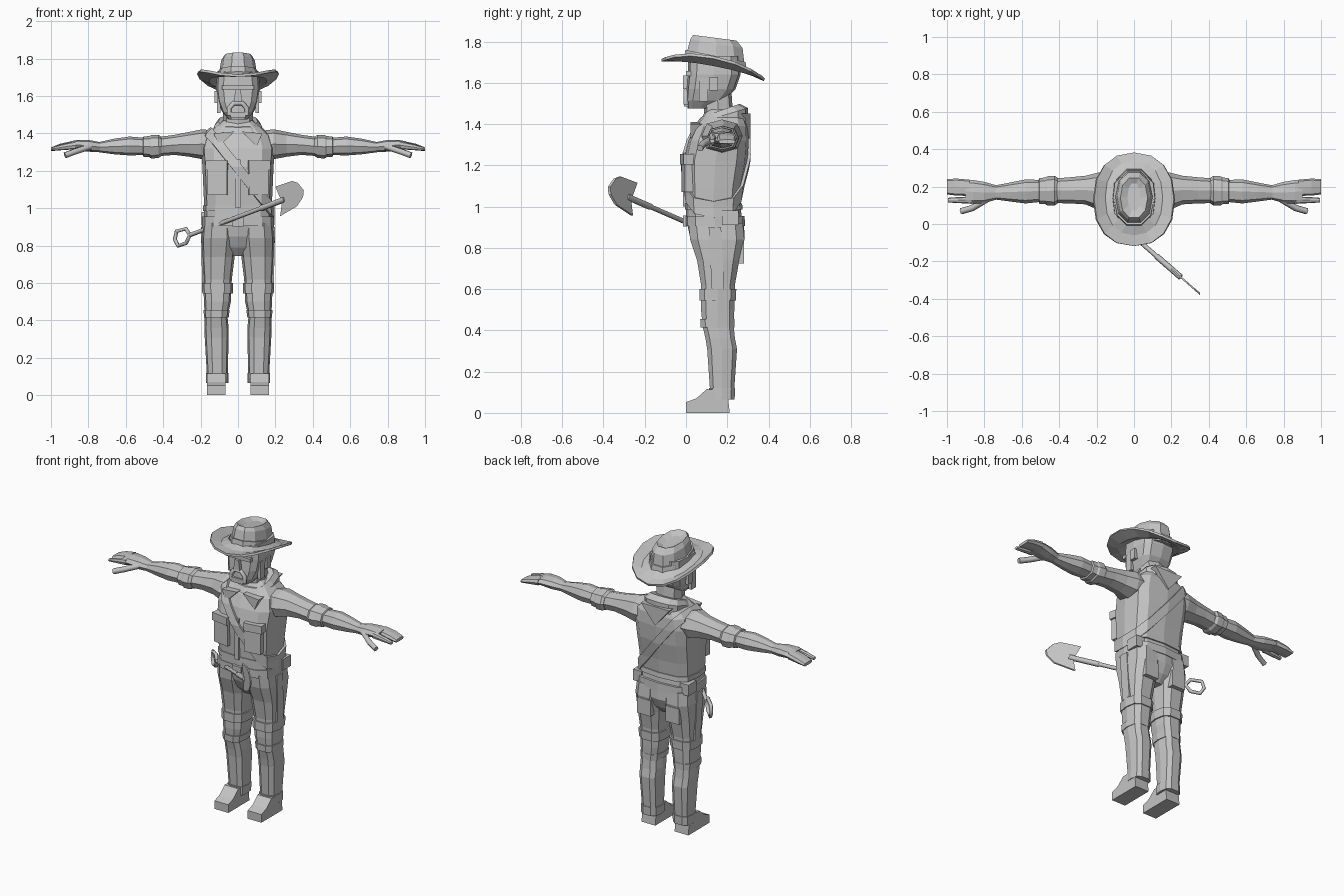
import bpy, bmesh, math
from mathutils import Matrix, Vector

grey = bpy.data.materials.new("plain_grey")
grey.diffuse_color = (0.55, 0.55, 0.55, 1)


def finish(name, bm):
    bmesh.ops.recalc_face_normals(bm, faces=bm.faces)
    me = bpy.data.meshes.new(name)
    bm.to_mesh(me)
    bm.free()
    me.materials.append(grey)
    ob = bpy.data.objects.new(name, me)
    bpy.context.collection.objects.link(ob)
    return ob


def skin(bm, rings, caps=True):
    n = len(rings[0])
    vs = [[bm.verts.new(p) for p in r] for r in rings]
    for a, b in zip(vs, vs[1:]):
        for i in range(n):
            j = (i + 1) % n
            bm.faces.new((a[i], a[j], b[j], b[i]))
    if caps:
        bm.faces.new(vs[0])
        bm.faces.new(vs[-1])


def oval(a0, a1, b0, b1, n, p):
    pts = []
    for i in range(n):
        t = 2 * math.pi * i / n
        c, s = round(math.cos(t), 6), round(math.sin(t), 6)
        pts.append(((a0 + a1) / 2 + (a1 - a0) / 2 * math.copysign(abs(c) ** p, c),
                    (b0 + b1) / 2 + (b1 - b0) / 2 * math.copysign(abs(s) ** p, s)))
    return pts


def loft_z(name, rings, n=12, p=0.7, side=1):
    """rings: z, x0, x1, y0, y1, optional slope of z along y"""
    out = []
    for r in rings:
        z, x0, x1, y0, y1 = r[:5]
        k = r[5] if len(r) > 5 else 0
        out.append([(side * x, y, z + k * (y - (y0 + y1) / 2))
                    for x, y in oval(x0, x1, y0, y1, n, p)])
    bm = bmesh.new()
    skin(bm, out)
    return finish(name, bm)


def sym(rings):
    return [(r[0], -r[1], r[1]) + tuple(r[2:]) for r in rings]


def loft_x(name, rings, side, n=8, p=0.85):
    """rings: x, y0, y1, z0, z1"""
    bm = bmesh.new()
    skin(bm, [[(side * r[0], y, z) for y, z in oval(*r[1:], n, p)] for r in rings])
    return finish(name, bm)


def prism(name, outline, place, t0, t1):
    bm = bmesh.new()
    skin(bm, [[place(a, b, t) for a, b in outline] for t in (t0, t1)])
    return finish(name, bm)


def box(name, centre, size, turn=0):
    bm = bmesh.new()
    bmesh.ops.create_cube(bm, size=1, matrix=Matrix.Translation(centre)
                          @ Matrix.Rotation(turn, 4, 'Z') @ Matrix.Diagonal((*size, 1)))
    return finish(name, bm)


def tube(name, pts, radius, closed=False):
    cu = bpy.data.curves.new(name, 'CURVE')
    cu.dimensions = '3D'
    cu.bevel_depth, cu.bevel_resolution, cu.use_fill_caps = radius, 1, True
    sp = cu.splines.new('POLY')
    sp.points.add(len(pts) - 1)
    for q, c in zip(sp.points, pts):
        q.co = (*c, 1)
    sp.use_cyclic_u = closed
    tmp = bpy.data.objects.new(name + "_path", cu)
    bpy.context.collection.objects.link(tmp)
    bpy.context.view_layer.update()
    me = bpy.data.meshes.new_from_object(tmp.evaluated_get(bpy.context.evaluated_depsgraph_get()))
    bpy.data.objects.remove(tmp)
    me.materials.clear()
    me.materials.append(grey)
    bpy.context.collection.objects.link(bpy.data.objects.new(name, me))


def flat(x, z, y):
    return (x, y, z)


# Torso
torso = loft_z("torso", sym([
    (0.93, .183, .0, .272), (1.0, .18, .0, .265), (1.1, .185, -.005, .275), (1.22, .19, -.012, .298),
    (1.32, .197, .012, .304), (1.39, .175, .045, .30), (1.43, .13, .075, .285), (1.47, .08, .10, .26)]), p=.6)

# Diagonal strap, a slice of the torso skin made thicker
bm = bmesh.new()
bm.from_mesh(torso.data)
normal, mid = Vector((.78, 0, .625)), Vector((.01, 0, 1.2))
for s in (-1, 1):
    bmesh.ops.bisect_plane(bm, geom=bm.verts[:] + bm.edges[:] + bm.faces[:],
                           plane_co=mid + normal * s * .025, plane_no=normal * s, clear_outer=True)
strap = finish("strap", bm)
m = strap.modifiers.new("thickness", 'SOLIDIFY')
m.thickness, m.offset = .014, 1

# Shirt hem, belt and buckle
loft_z("shirt_hem", sym([(.985, .187, -.006, .275), (1.015, .187, -.006, .272)]), p=.6)
loft_z("belt", sym([(.905, .193, -.004, .286), (.955, .193, -.004, .284)]), p=.6)
box("buckle", (0, -.005, .93), (.06, .02, .055))
box("placket", (0.0, -.004, 1.13), (.028, .022, .26))

# Neck scarf with a point at the back and a collar tip
loft_z("scarf", sym([(1.39, .13, .045, .30, .2), (1.44, .127, .05, .30, .3), (1.465, .105, .07, .26, .35)]))
prism("scarf_back", [(-.1, 1.45), (.1, 1.45), (0, 1.33)], flat, .27, .312)
for s in (-1, 1):
    prism("collar_tip", [(s * .02, 1.41), (s * .13, 1.40), (s * .10, 1.33)], flat, .022, .09)

# Neck and head
loft_z("neck", sym([(1.42, .08, .09, .23), (1.56, .08, .08, .22)]), n=8)
loft_z("head", sym([(1.475, .05, .008, .13), (1.515, .085, .0, .19), (1.57, .108, .002, .24),
                    (1.64, .118, .008, .265), (1.73, .112, .012, .26)]), n=12, p=.6)
prism("nose", [(-.014, 1.635), (.014, 1.635), (.022, 1.57), (-.022, 1.57)], flat, -.015, .03)
box("brow", (0, .012, 1.645), (.17, .025, .022))
tube("moustache", [(x, .0, z) for x, z in ((-.047, 1.495), (-.047, 1.535), (-.022, 1.562),
                                           (.022, 1.562), (.047, 1.535), (.047, 1.495))], .013)
box("chin_beard", (0, .008, 1.5), (.08, .035, .03))
for s in (-1, 1):
    box("ear", (s * .115, .135, 1.595), (.02, .04, .065))
    box("sideburn", (s * .103, .085, 1.565), (.02, .045, .11))

# Hat crown, band and brim
loft_z("hat_crown", sym([(1.68, .108, -.012, .295, -.2), (1.79, .09, .015, .28, -.17),
                         (1.818, .073, .03, .25, -.13), (1.80, .035, .07, .22, -.12)]), n=10, p=.9)
loft_z("hat_band", sym([(1.69, .113, -.017, .302, -.2), (1.73, .108, -.01, .295, -.2)]), n=10, p=.9)
bm = bmesh.new()
brim = []
for rx, y0, y1, base, lift in ((.09, .0, .28, 1.70, 0), (.155, -.06, .335, 1.672, .015), (.216, -.118, .38, 1.66, .062)):
    brim.append([(x, y, base - .19 * (y - .14) + lift * (x / rx) ** 2)
                 for x, y in oval(-rx, rx, y0, y1, 16, .88)])
skin(bm, brim, caps=False)
ob = finish("hat_brim", bm)
m = ob.modifiers.new("thickness", 'SOLIDIFY')
m.thickness, m.offset = .014, 0

# Hips
loft_z("hips", sym([(.92, .188, .005, .28), (.85, .17, .02, .285), (.79, .11, .05, .26), (.745, .05, .09, .22)]), p=.65)

for s in (-1, 1):
    # Trouser leg with knee bands, cuff, side seam and back pocket
    loft_z("trouser_leg", [
        (.92, .005, .19, .008, .28), (.84, .005, .197, .015, .288), (.74, .018, .195, .05, .262),
        (.62, .033, .187, .07, .24), (.5, .038, .182, .07, .237), (.42, .056, .178, .078, .234),
        (.36, .05, .18, .092, .24), (.31, .05, .178, .10, .25), (.1, .055, .166, .115, .235)], n=10, side=s)
    loft_z("knee_band", [(.60, .026, .193, .062, .247), (.545, .028, .191, .062, .245)], n=10, side=s)
    loft_z("knee_fold", [(.455, .045, .184, .066, .237), (.415, .05, .182, .068, .237)], n=10, side=s)
    loft_z("trouser_cuff", [(.12, .05, .171, .108, .24), (.065, .052, .171, .108, .238)], n=10, side=s)
    prism("side_seam", [(.11, .9), (.17, .9), (.185, .6), (.125, .6)],
          lambda a, b, t: (s * (t + .02 * (b - .6)), a, b), .17, .192)
    box("back_pocket", (s * .1, .262, .775), (.095, .04, .1))
    box("belt_pouch", (s * .165, .215, .945), (.06, .08, .07))
    # Shoe
    prism("shoe", [(0, 0), (0, .052), (.05, .07), (.10, .115), (.2, .11), (.212, 0)],
          lambda a, b, t: (s * t, a, b), .068, .165)
    # Chest pocket with flap
    box("chest_pocket", (s * .108, .008, 1.145), (.105, .045, .15), s * .16)
    box("pocket_flap", (s * .112, .008, 1.23), (.118, .058, .05), s * .16)
    # Sleeve, rolled cuff and forearm
    loft_x("sleeve", [(.10, .09, .27, 1.27, 1.41), (.19, .075, .275, 1.262, 1.422), (.26, .105, .258, 1.275, 1.408),
                      (.34, .11, .25, 1.285, 1.392), (.43, .112, .243, 1.278, 1.38)], s)
    loft_x("rolled_cuff", [(.41, .108, .248, 1.278, 1.382), (.425, .098, .258, 1.268, 1.392),
                           (.465, .1, .255, 1.266, 1.39), (.475, .106, .248, 1.274, 1.385),
                           (.505, .106, .246, 1.275, 1.384), (.51, .12, .235, 1.285, 1.375)], s)
    loft_x("forearm", [(.48, .12, .235, 1.285, 1.375), (.58, .11, .238, 1.282, 1.383), (.66, .12, .222, 1.288, 1.372),
                       (.75, .132, .205, 1.30, 1.352)], s)
    # Hand, fingers and thumb
    loft_x("palm", [(.73, .132, .205, 1.30, 1.352), (.80, .112, .225, 1.302, 1.365), (.86, .108, .235, 1.312, 1.365),
                    (.90, .112, .237, 1.315, 1.357)], s)
    loft_x("fingers", [(.88, .15, .237, 1.315, 1.36), (.95, .152, .243, 1.31, 1.345), (1.0, .158, .24, 1.305, 1.325)], s, p=.6)
    loft_x("index_finger", [(.87, .108, .146, 1.315, 1.358), (.94, .112, .144, 1.31, 1.342), (.995, .115, .14, 1.308, 1.326)], s)
    tube("thumb", [(s * .79, .13, 1.33), (s * .865, .085, 1.305), (s * .925, .068, 1.283)], .017)


# Shovel lying in a slanted upright plane
def slant(x, z, t=0):
    return (x, -.067 - .87 * x + t, z)


prism("shovel_blade", [(.20, 1.115), (.29, 1.145), (.32, 1.135), (.352, 1.095), (.348, 1.06),
                       (.315, 1.01), (.225, .957), (.235, 1.03)], slant, -.006, .006)
tube("shovel_shaft", [slant(-.255, .857), slant(.19, 1.025)], .012)
tube("shovel_socket", [slant(.12, .998), slant(.25, 1.047)], .016)
tube("shovel_grip", [slant(x, z) for x, z in ((-.257, .856), (-.278, .89), (-.328, .877), (-.338, .834),
                                              (-.32, .798), (-.278, .813))], .011, closed=True)
